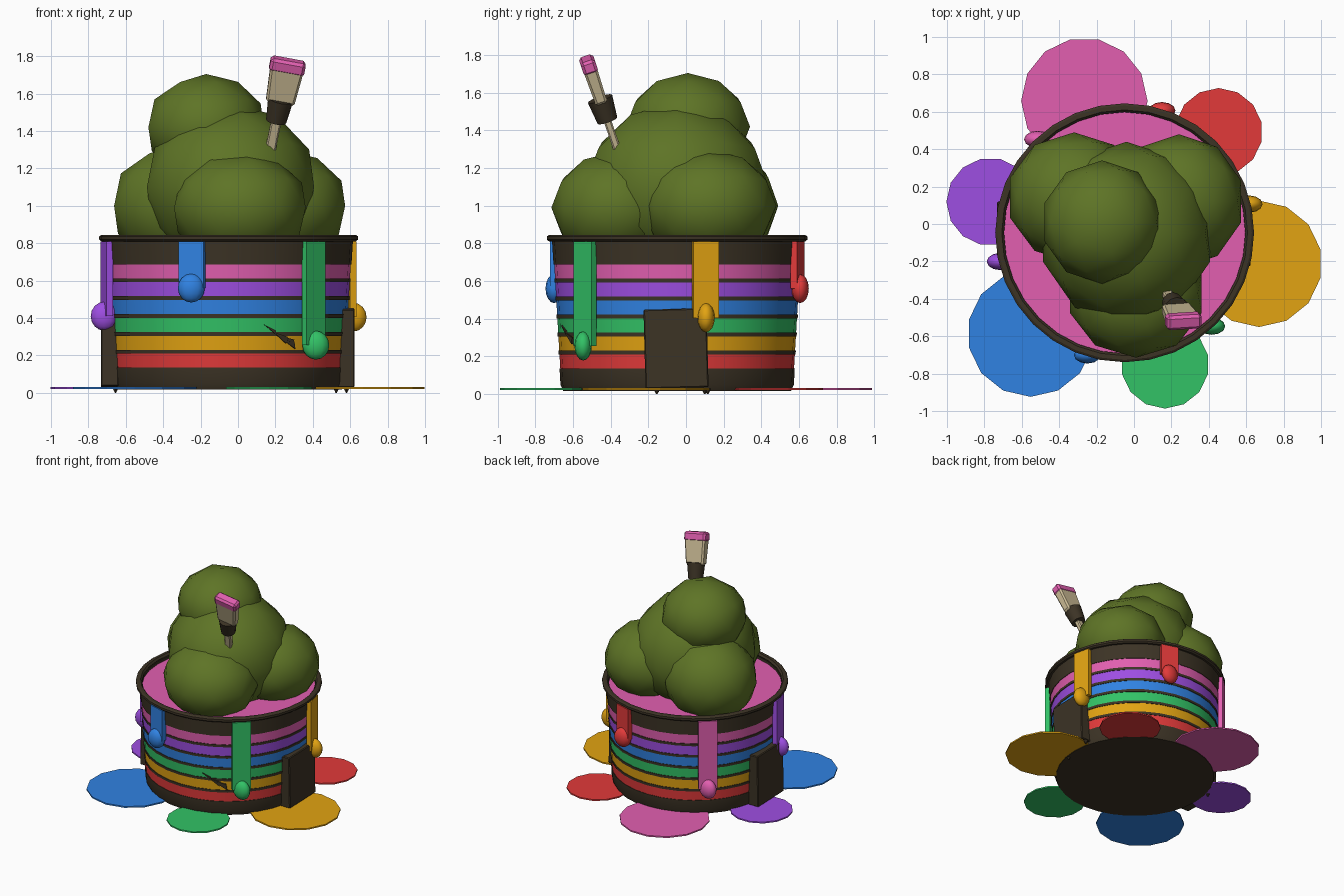
import bpy, bmesh, math
from mathutils import Vector, Matrix

if "Cube" in bpy.data.objects:
    bpy.data.objects.remove(bpy.data.objects["Cube"])

CX, CY = -0.05, -0.047          # bucket axis


def mat(name, r, g, b):
    lin = [((c / 255 + 0.055) / 1.055) ** 2.4 for c in (r, g, b)]
    m = bpy.data.materials.new(name)
    m.diffuse_color = (*lin, 1)
    m.use_nodes = True
    m.node_tree.nodes["Principled BSDF"].inputs["Base Color"].default_value = m.diffuse_color
    return m


DARK = mat("dark_brown", 60, 51, 37)
RED = mat("red", 226, 58, 58)
YELLOW = mat("yellow", 226, 163, 18)
GREEN = mat("green", 50, 194, 102)
BLUE = mat("blue", 48, 130, 226)
PURPLE = mat("purple", 158, 78, 226)
PINK = mat("pink", 226, 95, 176)
OLIVE = mat("olive_green", 94, 116, 38)
BEIGE = mat("beige", 204, 188, 150)


def finish(name, bm, mats, smooth=None):
    bmesh.ops.recalc_face_normals(bm, faces=bm.faces)
    me = bpy.data.meshes.new(name)
    bm.to_mesh(me)
    bm.free()
    for m in mats:
        me.materials.append(m)
    ob = bpy.data.objects.new(name, me)
    bpy.context.collection.objects.link(ob)
    if smooth is not None:
        bpy.ops.object.select_all(action='DESELECT')
        ob.select_set(True)
        bpy.context.view_layer.objects.active = ob
        bpy.ops.object.shade_smooth_by_angle(angle=math.radians(smooth))
    return ob


def lathe(name, profile, mats, rule=None, closed=False, segs=32):
    """Spin (radius, z) points round the bucket axis; rule(i) picks the colour."""
    bm = bmesh.new()
    rings = [[bm.verts.new((CX + r * math.cos(math.tau * s / segs),
                            CY + r * math.sin(math.tau * s / segs), z))
              for s in range(segs)] for r, z in profile]
    n = len(rings)
    for i in range(n if closed else n - 1):
        a, b = rings[i], rings[(i + 1) % n]
        for s in range(segs):
            t = (s + 1) % segs
            f = bm.faces.new((a[s], a[t], b[t], b[s]))
            f.material_index = rule(i) if rule else 0
    if not closed:
        bm.faces.new(rings[0])
        bm.faces.new(rings[-1])
    return finish(name, bm, mats, 30)


def box(name, m, size, matrix, bevel=0.0, taper=1.0):
    bm = bmesh.new()
    bmesh.ops.create_cube(bm, size=1)
    for v in bm.verts:
        k = taper if v.co.z < 0 else 1
        v.co = Vector((v.co.x * size[0] * k, v.co.y * size[1] * k, v.co.z * size[2]))
    if bevel:
        bmesh.ops.bevel(bm, geom=bm.edges[:], offset=bevel, segments=1, affect='EDGES')
    bm.transform(matrix)
    return finish(name, bm, [m])


def cyl(name, m, r1, r2, depth, matrix, segs, smooth=None):
    bm = bmesh.new()
    bmesh.ops.create_cone(bm, cap_ends=True, segments=segs, radius1=r1, radius2=r2,
                          depth=depth, matrix=matrix)
    return finish(name, bm, [m], smooth)


def wall(z):                     # bucket wall radius at a height
    return 0.617 + 0.058 * z


# bucket body with six painted stripes
STRIPES = [RED, YELLOW, GREEN, BLUE, PURPLE, PINK]
profile, cols = [(0.605, 0.017), (wall(0.05), 0.05)], [0]
for i in range(6):
    lo = 0.135 + i * 0.0955
    hi = lo + 0.075
    d = 0.004
    profile += [(wall(lo), lo), (wall(lo) - d, lo), (wall(hi) - d, hi), (wall(hi), hi)]
    cols += [0, 0, i + 1, 0]
profile += [(0.665, 0.82), (0.645, 0.82), (0.645, 0.785)]
cols += [0, 0, 0]
lathe("bucket_body", profile, [DARK] + STRIPES, lambda i: cols[i])

# rim ring and the pink paint inside
lathe("bucket_rim", [(0.692, 0.82), (0.692, 0.837), (0.68, 0.845), (0.657, 0.845),
                     (0.645, 0.83), (0.657, 0.81), (0.68, 0.81)], [DARK], closed=True)
lathe("paint_surface", [(0.65, 0.785), (0.65, 0.80)], [PINK])

# paint drips (box strap + rounded end) and flat puddles on the ground
ORDER = [("yellow", YELLOW, 0.405), ("red", RED, 0.56), ("pink", PINK, 0.255),
         ("purple", PURPLE, 0.41), ("blue", BLUE, 0.56), ("green", GREEN, 0.255)]
for i, (n, m, zb) in enumerate(ORDER):
    a = math.radians(13 + 60 * i)
    rot = Matrix.Rotation(a, 4, 'Z')
    pos = Vector((CX + 0.668 * math.cos(a), CY + 0.668 * math.sin(a), (0.81 + zb) / 2))
    box(n + "_drip", m, (0.036, 0.14, 0.81 - zb), Matrix.Translation(pos) @ rot)
    bm = bmesh.new()
    bmesh.ops.create_uvsphere(bm, u_segments=12, v_segments=8, radius=1)
    bm.transform(Matrix.Translation((CX + 0.683 * math.cos(a), CY + 0.683 * math.sin(a), zb))
                 @ Matrix.Diagonal((0.072, 0.046, 0.077, 1)))
    finish(n + "_drip_end", bm, [m], 60)
    b = math.radians(-13 + 60 * i)
    rad = 0.338 if i % 2 == 0 else 0.235
    cyl(n + "_puddle", m, rad, rad, 0.011,
        Matrix.Translation((CX + 0.737 * math.cos(b), CY + 0.737 * math.sin(b), 0.0255))
        @ Matrix.Rotation(math.pi / 14 * (i // 2), 4, 'Z'), 14)

# side blocks and small feet
for n, x, tilt in (("right", 0.575, 1.5), ("left", -0.685, -1.5)):
    box(n + "_side_block", DARK, (0.095, 0.335, 0.42),
        Matrix.Translation((x, -0.053, 0.242)) @ Matrix.Rotation(math.radians(tilt), 4, 'X'), 0.006)
for i, (x, y) in enumerate(((0.525, -0.155), (0.58, 0.115), (-0.655, 0.1))):
    cyl(f"foot_{i}", DARK, 0.004, 0.02, 0.03, Matrix.Translation((x, y, 0.015)), 6)

# crack on the front, thin slivers laid on the wall
bm = bmesh.new()
for tri in (((0.14, 0.365), (0.205, 0.31), (0.20, 0.335)),
            ((0.19, 0.325), (0.255, 0.265), (0.265, 0.30)),
            ((0.22, 0.30), (0.305, 0.235), (0.30, 0.275)),
            ((0.24, 0.30), (0.30, 0.285), (0.29, 0.262))):
    vs = []
    for x, z in tri:
        r = wall(z) + 0.004
        vs.append(bm.verts.new((x, CY - math.sqrt(r * r - (x - CX) ** 2), z)))
    bm.faces.new(vs)
crack = finish("crack", bm, [DARK])
sol = crack.modifiers.new("thickness", 'SOLIDIFY')
sol.thickness, sol.offset = 0.008, 0

# foliage clumps
for n, c, s in (("centre", (-0.04, -0.05, 1.10), (0.47, 0.49, 0.45)),
                ("top", (-0.17, 0.01, 1.42), (0.325, 0.33, 0.285)),
                ("front", (0.01, -0.37, 0.99), (0.37, 0.345, 0.30)),
                ("right", (0.24, 0.12, 1.0), (0.35, 0.36, 0.30)),
                ("left", (-0.32, 0.14, 1.0), (0.36, 0.35, 0.33))):
    bm = bmesh.new()
    bmesh.ops.create_icosphere(bm, subdivisions=2, radius=1)
    bm.transform(Matrix.Translation(c) @ Matrix.Diagonal((*s, 1)))
    finish(n + "_foliage", bm, [OLIVE], 60)

# paint brush stuck in the foliage, bristles up
axis = Vector((0.055, -0.092, 0.27)).normalized()
side = (Vector((1, 0, 0)) - axis * axis.x).normalized()
frame = Matrix((side, axis.cross(side), axis)).transposed().to_4x4()
mid = Vector((0.216, -0.437, 1.51))


def along(t):
    return Matrix.Translation(mid + axis * t) @ frame


box("brush_handle", BEIGE, (0.055, 0.04, 0.30), along(-0.16), 0.008)
cyl("brush_ferrule", DARK, 0.055, 0.068, 0.125, along(0), 12, 40)
box("brush_bristles", BEIGE, (0.18, 0.075, 0.20), along(0.145), 0.012, 0.85)
box("brush_paint_tip", PINK, (0.19, 0.08, 0.075), along(0.255), 0.015)
